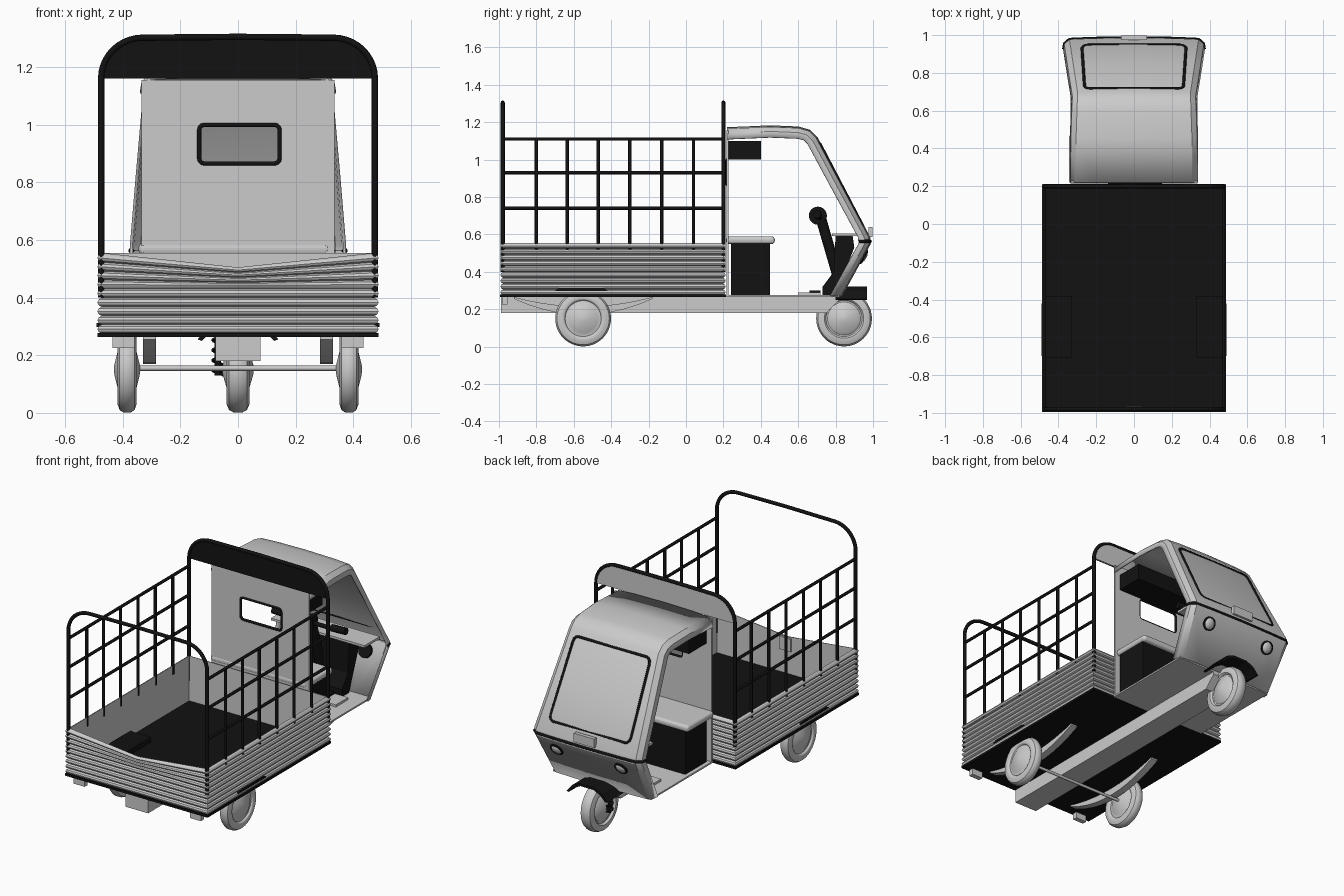
import bpy, bmesh, math
from mathutils import Vector

if "Cube" in bpy.data.objects:
    bpy.data.objects.remove(bpy.data.objects["Cube"])

black = bpy.data.materials.new("black")
black.diffuse_color = (0.006, 0.006, 0.006, 1)
black.use_nodes = True
black.node_tree.nodes["Principled BSDF"].inputs["Base Color"].default_value = black.diffuse_color


def mesh(name, verts, faces, mat=None, smooth=None):
    me = bpy.data.meshes.new(name)
    me.from_pydata([tuple(v) for v in verts], [], faces)
    bm = bmesh.new()
    bm.from_mesh(me)
    bmesh.ops.remove_doubles(bm, verts=bm.verts, dist=1e-5)
    bmesh.ops.recalc_face_normals(bm, faces=bm.faces)
    bm.to_mesh(me)
    bm.free()
    ob = bpy.data.objects.new(name, me)
    bpy.context.collection.objects.link(ob)
    if mat:
        me.materials.append(mat)
    if smooth:
        bpy.ops.object.select_all(action='DESELECT')
        ob.select_set(True)
        bpy.context.view_layer.objects.active = ob
        bpy.ops.object.shade_smooth_by_angle(angle=math.radians(smooth))
    return ob


def prism(name, pts, axis, a, b, mat=None):
    """Extrude a 2D outline along x (pts are y,z) or y (pts are x,z)."""
    put = (lambda p, t: (t, p[0], p[1])) if axis == 'x' else (lambda p, t: (p[0], t, p[1]))
    n = len(pts)
    verts = [put(p, a) for p in pts] + [put(p, b) for p in pts]
    faces = [tuple(range(n)), tuple(range(n, 2 * n))]
    faces += [(i, (i + 1) % n, n + (i + 1) % n, n + i) for i in range(n)]
    return mesh(name, verts, faces, mat)


def box(name, x0, x1, y0, y1, z0, z1, mat=None, bevel=0):
    ob = prism(name, [(y0, z0), (y1, z0), (y1, z1), (y0, z1)], 'x', x0, x1, mat)
    if bevel:
        m = ob.modifiers.new("bevel", 'BEVEL')
        m.width, m.segments = bevel, 4
    return ob


def tube(name, pts, r, mat=black, closed=False):
    cu = bpy.data.curves.new(name, 'CURVE')
    cu.dimensions, cu.bevel_depth, cu.bevel_resolution, cu.use_fill_caps = '3D', r, 2, True
    sp = cu.splines.new('POLY')
    sp.points.add(len(pts) - 1)
    for p, c in zip(sp.points, pts):
        p.co = (*c, 1)
    sp.use_cyclic_u = closed
    if mat:
        cu.materials.append(mat)
    ob = bpy.data.objects.new(name, cu)
    bpy.context.collection.objects.link(ob)
    return ob


def lathe(name, profile, centre, axis, mat=None, n=48):
    """Spin (along, radius) pairs around an axis."""
    q = Vector((0, 0, 1)).rotation_difference(Vector(axis))
    verts = [Vector(centre) + q @ Vector((r * math.cos(t), r * math.sin(t), a))
             for a, r in profile for t in (2 * math.pi * i / n for i in range(n))]
    faces = [(k * n + i, k * n + (i + 1) % n, (k + 1) * n + (i + 1) % n, (k + 1) * n + i)
             for k in range(len(profile) - 1) for i in range(n)]
    return mesh(name, verts, faces, mat, 35)


# cargo bed: ribbed wall swept round a rectangle, with a dipped tailgate
profile = []
for i in range(9):
    z = 0.275 + i * 0.031
    profile += [(0, z), (0.010, z + 0.006), (0.014, z + 0.0155), (0.010, z + 0.025)]
profile += [(0, 0.555), (-0.004, 0.555), (-0.004, 0.275)]
path = [(1, 1), (-1, 1), (-1, -1), (0, -1), (1, -1)]
verts = []
for sx, sy in path:
    for o, z in profile:
        top = z - 0.05 * max(0, (z - 0.44) / 0.115) if sx == 0 else z
        verts.append((sx * (0.474 + o), -0.39 + sy * (0.588 + o), top))
n = len(profile)
faces = [(s * n + i, s * n + (i + 1) % n, (s + 1) % 5 * n + (i + 1) % n, (s + 1) % 5 * n + i)
         for s in range(5) for i in range(n)]
mesh("cargo_bed_walls", verts, faces, None, 35)
box("cargo_floor", -0.488, 0.488, -0.995, 0.213, 0.264, 0.278, black)
box("tailgate_latch", -0.04, 0.04, -0.976, -0.965, 0.42, 0.50)

# hoops and side rails of the cargo rack
arc = [(0.33 + 0.145 * math.cos(t), 1.16 + 0.142 * math.sin(t))
       for t in (math.pi / 2 * i / 10 for i in range(11))]
hoop = arc + [(0, 1.305)] + [(-x, z) for x, z in reversed(arc)]
for label, y in (("rear", -0.98), ("front", 0.2)):
    tube(label + "_hoop", [(0.475, y, 0.4)] + [(x, y, z) for x, z in hoop] + [(-0.475, y, 0.4)], 0.011)
prism("hoop_panel", hoop, 'y', 0.194, 0.2, black)
prism("hoop_panel_front", hoop, 'y', 0.2, 0.206)
for side, s in (("left", -1), ("right", 1)):
    x = s * 0.475
    for z in (0.74, 0.93, 1.11):
        tube(side + "_rail", [(x, -0.98, z), (x, 0.2, z)], 0.009)
    for y in (-0.8, -0.635, -0.47, -0.3, -0.13, 0.04):
        tube(side + "_rail_post", [(x, y, 0.5), (x, y, 1.11)], 0.009)

    # wheel wells, mud flap brackets, leaf springs and rear wheels
    a, b = sorted((s * 0.33, s * 0.47))
    box(side + "_wheel_well", a, b, -0.71, -0.38, 0.275, 0.31, black)
    a, b = sorted((s * 0.47, s * 0.491))
    prism(side + "_wheel_arch", [(-0.70, 0.298), (-0.42, 0.298), (-0.44, 0.312), (-0.68, 0.312)],
          'x', a, b, black)
    a, b = sorted((s * 0.36, s * 0.435))
    box(side + "_bracket", a, b, -0.985, -0.955, 0.225, 0.268)
    low = [(-0.55 + 0.37 * u, 0.17 + 0.085 * u * u) for u in (k / 5 for k in range(-5, 6))]
    high = [(-0.55 + 0.37 * u, 0.215 + 0.05 * u * u) for u in (k / 5 for k in range(5, -6, -1))]
    a, b = sorted((s * 0.285, s * 0.33))
    prism(side + "_leaf_spring", low + high, 'x', a, b)

half = [(0.033, 0.105), (0.033, 0.12), (0.026, 0.14), (0.012, 0.149)]
hub = [(0.046, 0), (0.044, 0.018), (0.030, 0.075), (0.022, 0.088), (0.022, 0.096), (0.03, 0.1)]
wheel = hub + half + [(-a, r) for a, r in reversed(hub + half)]
for label, x, y in (("left_rear", -0.385, -0.55), ("right_rear", 0.385, -0.55), ("front", 0, 0.845)):
    k = 1.3 if label == "front" else 1
    lathe(label + "_wheel", [(a * min(k, 1.2), r) for a, r in wheel], (x, y, 0.15), (1, 0, 0))
tube("rear_axle", [(-0.37, -0.55, 0.155), (0.37, -0.55, 0.155)], 0.009, None)

# chassis beam and cab floor
prism("chassis_beam", [(-0.99, 0.18), (0.75, 0.18), (0.82, 0.25), (0.82, 0.268), (-0.99, 0.268)],
      'x', -0.078, 0.078)
box("cab_floor", -0.335, 0.335, 0.215, 0.82, 0.266, 0.276)
box("foot_mat", -0.25, 0.25, 0.6, 0.72, 0.276, 0.29)
box("pedal", 0.1, 0.16, 0.66, 0.72, 0.285, 0.3, black)

# cab shell: roof, windscreen and leg shield as one loft (y, z, half width, inward direction)
rows = [(0.22, 1.168, 0.335, 0, -1), (0.45, 1.178, 0.335, 0, -1), (0.60, 1.172, 0.33, -0.1, -1),
        (0.66, 1.155, 0.328, -0.5, -0.85), (0.70, 1.115, 0.327, -0.85, -0.5),
        (0.85, 0.83, 0.35, -1, -0.1), (0.98, 0.585, 0.37, -1, 0), (0.983, 0.55, 0.37, -1, 0),
        (0.83, 0.27, 0.345, -1, 0.05)]


def section(y, z, w, iy, iz, grow=0.0):
    pts = [(w, 0.06), (w - 0.005, 0.03), (w - 0.03, 0.008), (0.6 * w, 0.003), (0, 0)]
    pts += [(-x, d) for x, d in reversed(pts[:-1])]
    return [(x, y + iy * (d - grow), z + iz * (d - grow)) for x, d in pts]


verts = [p for r in rows for p in section(*r)]
faces = [(k * 9 + i, k * 9 + i + 1, k * 9 + i + 10, k * 9 + i + 9)
         for k in range(len(rows) - 1) for i in range(8)]
shell = mesh("cab_shell", verts, faces, None, 32)
m = shell.modifiers.new("thickness", 'SOLIDIFY')
m.thickness, m.offset = 0.01, 0
tube("front_trim", section(0.985, 0.563, 0.372, -1, 0), 0.009)


def rounded(w0, z0, w1, z1, r):
    """Rounded trapezoid outline: half width w0 at z0, w1 at z1."""
    out = []
    for cx, cz, a0 in ((w1 - r, z1 - r, 0), (r - w1, z1 - r, 90), (r - w0, z0 + r, 180), (w0 - r, z0 + r, 270)):
        out += [(cx + r * math.cos(math.radians(a0 + a)), cz + r * math.sin(math.radians(a0 + a)))
                for a in (0, 30, 60, 90)]
    return out


# windscreen seal following the sloped front
tube("windscreen_seal", [(x, 0.985 - 0.523 * (z - 0.577) - 0.05 * x * x, z)
                         for x, z in rounded(0.275, 0.645, 0.262, 1.085, 0.03)], 0.008, black, True)

# cab back wall with a window opening
inner = [(x + 0.005, z) for x, z in rounded(0.14, 0.865, 0.14, 1.0, 0.018)]
outer = [(0.335 if i // 4 in (0, 3) else -0.335, 1.155 if i < 8 else 0.27) for i in range(16)]
verts = [(x, 0.222, z) for x, z in inner + outer]
faces = []
for i in range(16):
    j = (i + 1) % 16
    faces.append((i, j, 16 + j, 16 + i) if outer[i] != outer[j] else (i, j, 16 + i))
wall = mesh("cab_back_wall", verts, faces)
m = wall.modifiers.new("thickness", 'SOLIDIFY')
m.thickness, m.offset = 0.01, 0
tube("back_window_seal", [(x, 0.22, z) for x, z in inner], 0.008, black, True)

# seat, overhead box and dashboard
box("seat_base", -0.31, 0.31, 0.24, 0.45, 0.275, 0.55, black)
box("seat_cushion", -0.345, 0.32, 0.214, 0.475, 0.548, 0.59, None, 0.018)
box("overhead_box", -0.3, 0.3, 0.228, 0.4, 1.0, 1.1, black)
prism("dashboard", [(0.73, 0.276), (0.73, 0.32), (0.79, 0.4), (0.80, 0.6), (0.89, 0.6), (0.9, 0.53),
                    (0.80, 0.276)], 'x', -0.2, 0.2, black)
box("dashboard_top", -0.32, 0.32, 0.78, 0.93, 0.592, 0.606)

# steering column and handlebar
tube("steering_column", [(0, 0.81, 0.38), (0, 0.72, 0.69)], 0.028)
tube("handlebar", [(-0.24, 0.7, 0.705), (-0.1, 0.715, 0.69), (0.1, 0.715, 0.69), (0.24, 0.7, 0.705)], 0.013)
for s in (-1, 1):
    tube("hand_grip", [(s * 0.15, 0.705, 0.7), (s * 0.25, 0.70, 0.706)], 0.022)
lathe("instrument_pod", [(-0.03, 0), (-0.03, 0.04), (0.02, 0.048), (0.025, 0)], (0, 0.705, 0.7), (1, 0, 0), black)

# headlights, number plate, front fender and fork with coil spring
for s in (-1, 1):
    c, d = (s * 0.22, 0.942, 0.485), (0, 0.875, -0.48)
    lathe("headlight_ring", [(-0.02, 0), (-0.02, 0.042), (0.014, 0.042), (0.018, 0.034), (0.012, 0.034)], c, d, black, 32)
    lathe("headlight_lens", [(0.01, 0.035), (0.018, 0.028), (0.024, 0.014), (0.025, 0)], c, d, None, 32)
box("number_plate", -0.07, 0.07, 0.975, 0.998, 0.585, 0.64)
arch = [(-0.14, 0.255), (-0.1, 0.3), (-0.05, 0.322), (0.05, 0.322), (0.1, 0.3), (0.14, 0.255),
        (0.125, 0.25), (0.09, 0.285), (0.045, 0.307), (-0.045, 0.307), (-0.09, 0.285), (-0.125, 0.25)]
prism("front_fender", arch, 'y', 0.8, 0.968, black)
tube("fork_arm", [(-0.07, 0.845, 0.13), (-0.07, 0.845, 0.29)], 0.011)
tube("fork_axle", [(-0.075, 0.845, 0.15), (0.05, 0.845, 0.15)], 0.012)
tube("coil_spring", [(-0.07 + 0.018 * math.cos(t), 0.845 + 0.018 * math.sin(t), 0.13 + 0.0035 * i)
                     for i, t in ((i, i * math.pi / 5) for i in range(41))], 0.005)

# turn the tubes into meshes
bpy.ops.object.select_all(action='DESELECT')
for ob in bpy.context.scene.objects:
    if ob.type == 'CURVE':
        ob.select_set(True)
        bpy.context.view_layer.objects.active = ob
bpy.ops.object.convert(target='MESH')
